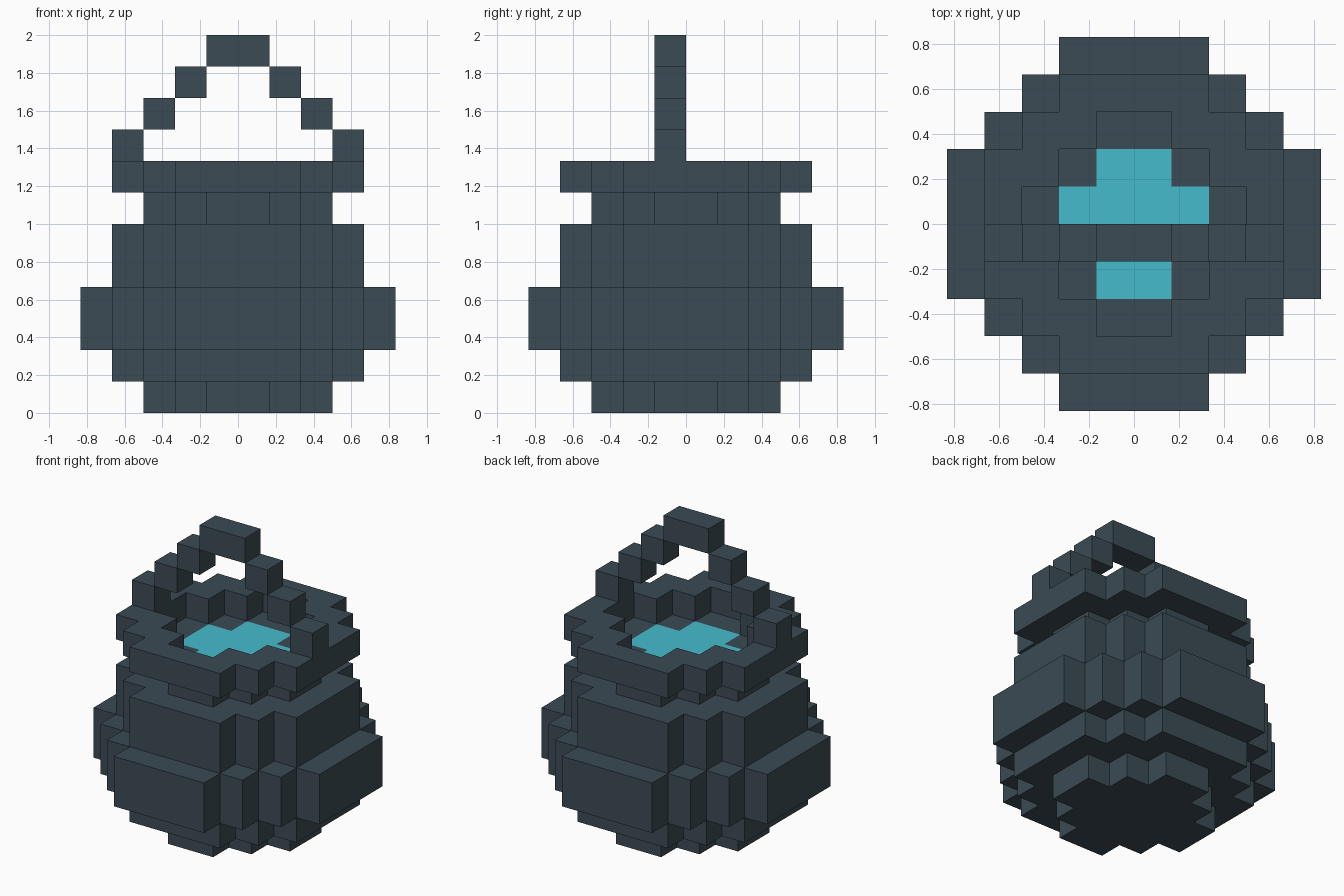
import bpy, bmesh

cube = bpy.data.objects.get("Cube")
if cube:
    bpy.data.objects.remove(cube, do_unlink=True)

U = 1 / 6  # block size


def material(name, rgb):
    m = bpy.data.materials.new(name)
    m.use_nodes = True
    m.diffuse_color = (*rgb, 1)
    m.node_tree.nodes["Principled BSDF"].inputs["Base Color"].default_value = (*rgb, 1)
    return m


iron = material("dark iron", (0.044, 0.070, 0.090))
water_blue = material("teal water", (0.060, 0.500, 0.600))


def finish(name, bm, mat):
    bmesh.ops.recalc_face_normals(bm, faces=bm.faces)
    mesh = bpy.data.meshes.new(name)
    bm.to_mesh(mesh)
    bm.free()
    mesh.materials.append(mat)
    ob = bpy.data.objects.new(name, mesh)
    bpy.context.collection.objects.link(ob)
    return ob


def disc(radius):
    """Grid cells of a blocky disc whose corners step in one block at a time."""
    limit = radius + (1 if radius > 3 else 0)  # wide discs have longer flat sides
    span = range(-radius, radius)
    return {(i, j) for i in span for j in span
            if max(i, -i - 1) + max(j, -j - 1) < limit}


def layer(name, radius, z0, z1, mat=iron, hole=0):
    """Stepped disc or ring between two block heights."""
    cells = disc(radius) - disc(hole)
    bm = bmesh.new()
    verts = {}

    def vert(i, j):
        if (i, j) not in verts:
            verts[i, j] = bm.verts.new((i * U, j * U, z0 * U))
        return verts[i, j]

    for i, j in sorted(cells):
        bm.faces.new([vert(i, j), vert(i + 1, j), vert(i + 1, j + 1), vert(i, j + 1)])
    ext = bmesh.ops.extrude_face_region(bm, geom=bm.faces[:], use_keep_orig=True)
    top = [g for g in ext["geom"] if isinstance(g, bmesh.types.BMVert)]
    bmesh.ops.translate(bm, verts=top, vec=(0, 0, (z1 - z0) * U))
    if not hole:  # merge the flat cells of solid layers
        bmesh.ops.dissolve_limit(bm, angle_limit=0.01, verts=bm.verts[:], edges=bm.edges[:])
    return finish(name, bm, mat)


def block(name, x0, x1, z0, z1):
    """Handle block, one unit deep, just in front of the centre."""
    bm = bmesh.new()
    bmesh.ops.create_cube(bm, size=1)
    for v in bm.verts:
        v.co = ((x1 if v.co.x > 0 else x0) * U,
                (0 if v.co.y > 0 else -1) * U,
                (z1 if v.co.z > 0 else z0) * U)
    return finish(name, bm, iron)


# Pot, from the foot up
layer("foot", 3, 0, 1)
layer("lower_body", 4, 1, 2)
layer("belly", 5, 2, 4)
layer("upper_body", 4, 4, 6)
layer("neck", 3, 6, 7, hole=2)
layer("rim", 4, 7, 8, hole=3)

# Water, level with the inner ledge
layer("water", 2, 6, 7, water_blue)

# Stepped handle
for step in range(3):
    x, z = 3 - step, 8 + step
    block(f"handle_step_left_{step + 1}", x, x + 1, z, z + 1)
    block(f"handle_step_right_{step + 1}", -x - 1, -x, z, z + 1)
block("handle_top", -1, 1, 11, 12)
